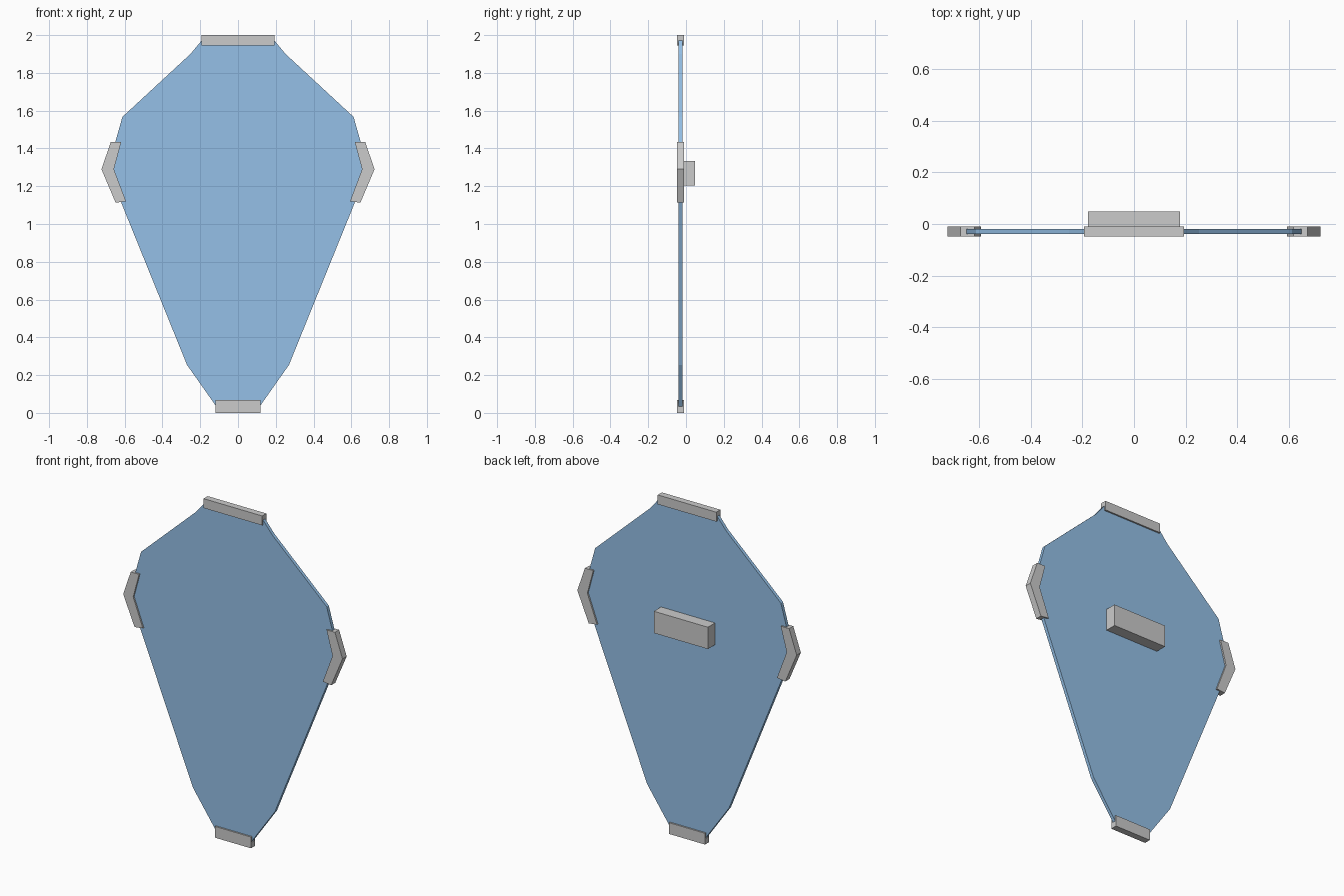
import bpy, bmesh

if "Cube" in bpy.data.objects:
    bpy.data.objects.remove(bpy.data.objects["Cube"])

YC = -0.029          # mid-plane of the pane and clips
PANE, CLIP = 0.010, 0.0195   # half thicknesses


def prism(name, profile, y0, y1):
    """Extrude an (x, z) outline from y0 to y1."""
    bm = bmesh.new()
    face = bm.faces.new([bm.verts.new((x, y0, z)) for x, z in profile])
    ext = bmesh.ops.extrude_face_region(bm, geom=[face])
    for v in ext["geom"]:
        if isinstance(v, bmesh.types.BMVert):
            v.co.y = y1
    bmesh.ops.recalc_face_normals(bm, faces=bm.faces)
    me = bpy.data.meshes.new(name)
    bm.to_mesh(me)
    bm.free()
    ob = bpy.data.objects.new(name, me)
    bpy.context.collection.objects.link(ob)
    return ob


def channel(name, outer, inner, t=0.5):
    """Sweep a U-shaped section along the outer/inner edge paths; it grips the pane."""
    bm = bmesh.new()
    section = [(0, -CLIP), (1, -CLIP), (1, -PANE), (t, -PANE),
               (t, PANE), (1, PANE), (1, CLIP), (0, CLIP)]
    rings = []
    for (ox, oz), (ix, iz) in zip(outer, inner):
        rings.append([bm.verts.new((ox + (ix - ox) * s, YC + y, oz + (iz - oz) * s))
                      for s, y in section])
    n = len(section)
    for a, b in zip(rings, rings[1:]):
        for i in range(n):
            j = (i + 1) % n
            bm.faces.new((a[i], a[j], b[j], b[i]))
    bm.faces.new(rings[0])
    bm.faces.new(rings[-1])
    bmesh.ops.recalc_face_normals(bm, faces=bm.faces)
    me = bpy.data.meshes.new(name)
    bm.to_mesh(me)
    bm.free()
    ob = bpy.data.objects.new(name, me)
    bpy.context.collection.objects.link(ob)
    return ob


# Faceted pane
half = [(0.192, 1.972), (0.252, 1.9), (0.612, 1.567), (0.69, 1.29),
        (0.27, 0.254), (0.115, 0.034)]
pane = prism("pane", half + [(-x, z) for x, z in reversed(half)], YC - PANE, YC + PANE)
mat = bpy.data.materials.new("pane_blue")
mat.diffuse_color = (0.30, 0.53, 0.80, 1)
mat.use_nodes = True
mat.node_tree.nodes["Principled BSDF"].inputs["Base Color"].default_value = mat.diffuse_color
pane.data.materials.append(mat)

# Top and bottom clips
channel("top_clip", [(-0.193, 2.0), (0.193, 2.0)], [(-0.193, 1.944), (0.193, 1.944)])
channel("bottom_clip", [(-0.119, 0.0), (0.119, 0.0)], [(-0.119, 0.067), (0.119, 0.067)])

# Bent side clips
for side, s in (("left", -1), ("right", 1)):
    channel(side + "_clip",
            [(s * 0.673, 1.435), (s * 0.723, 1.29), (s * 0.648, 1.113)],
            [(s * 0.618, 1.435), (s * 0.657, 1.29), (s * 0.593, 1.12)])

# Wall mount block on the back
w = 0.178
prism("wall_mount", [(-w, 1.203), (w, 1.203), (w, 1.333), (-w, 1.333)], YC + PANE, 0.0485)
